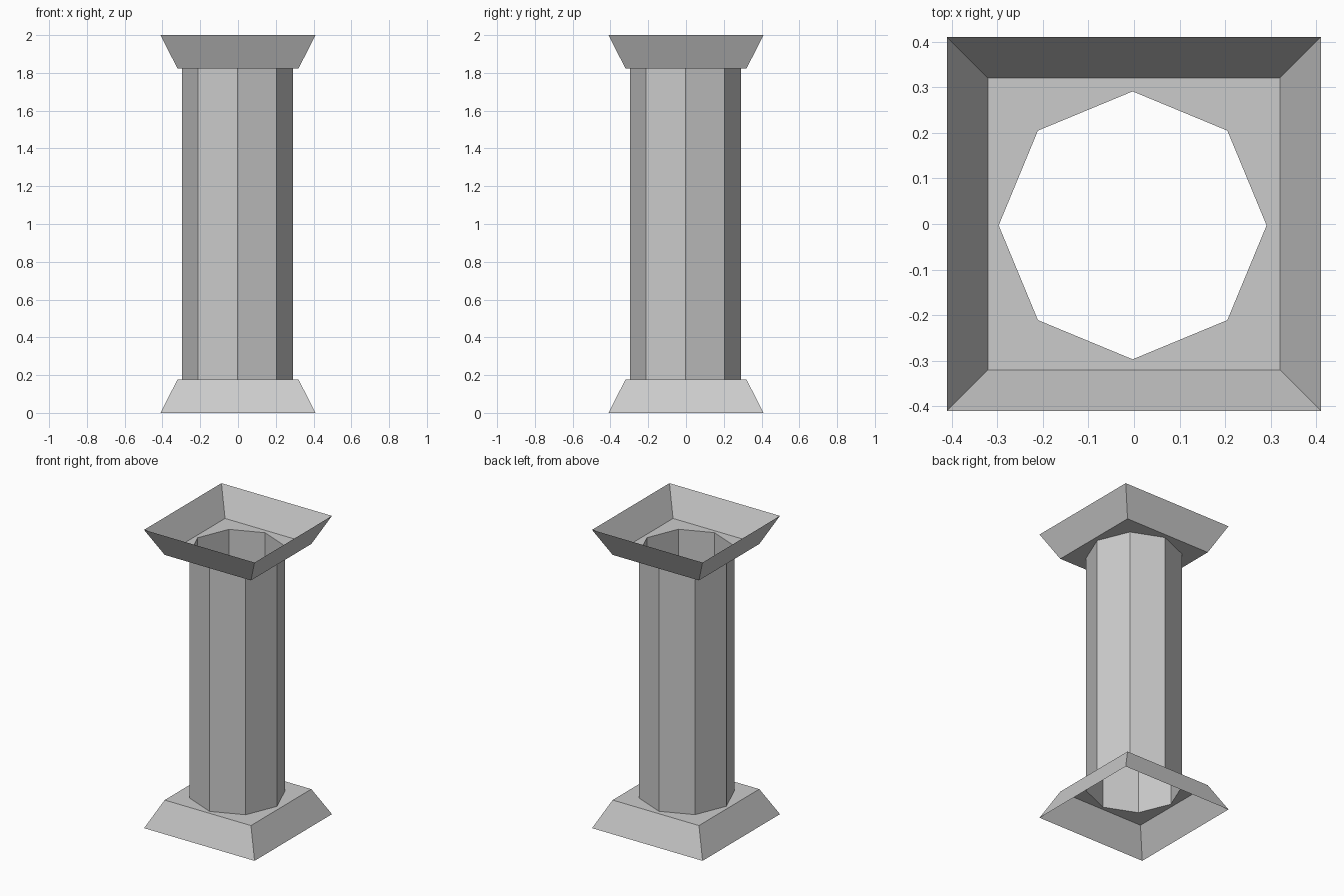
import bpy
import bmesh
from math import cos, sin, pi

cube = bpy.data.objects.get("Cube")
if cube:
    bpy.data.objects.remove(cube, do_unlink=True)

stone = bpy.data.materials.new("grey stone")
stone.use_nodes = True
colour = (0.6, 0.6, 0.6, 1)
stone.diffuse_color = colour
stone.node_tree.nodes["Principled BSDF"].inputs["Base Color"].default_value = colour

HEIGHT, COLLAR = 2.0, 0.178
OUTER, INNER, RADIUS = 0.41, 0.32, 0.294
SHIFT = -0.003  # the shaft sits very slightly off centre


def ring(bm, count, radius, z, turn=0.0, shift=0.0):
    angles = [turn + 2 * pi * i / count for i in range(count)]
    return [bm.verts.new((radius * cos(a) + shift, radius * sin(a) + shift, z)) for a in angles]


def skirt(bm, low, high):
    n = len(low)
    for i in range(n):
        j = (i + 1) % n
        bm.faces.new((low[i], low[j], high[j], high[i]))


def finish(bm, name):
    mesh = bpy.data.meshes.new(name)
    bm.to_mesh(mesh)
    bm.free()
    mesh.materials.append(stone)
    obj = bpy.data.objects.new(name, mesh)
    bpy.context.collection.objects.link(obj)


def collar(name, rim_z, plate_z):
    """Open square flare closed by a plate with an octagonal hole."""
    bm = bmesh.new()
    root2 = 2 ** 0.5
    rim = ring(bm, 4, OUTER * root2, rim_z, pi / 4)
    plate = ring(bm, 4, INNER * root2, plate_z, pi / 4)
    hole = ring(bm, 8, RADIUS, plate_z, pi / 4, SHIFT)
    skirt(bm, rim, plate)
    for i in range(4):
        j = (i + 1) % 4
        bm.faces.new((plate[i], plate[j], hole[2 * j], hole[2 * i + 1], hole[2 * i]))
    if rim_z > plate_z:
        bmesh.ops.reverse_faces(bm, faces=bm.faces[:])
    finish(bm, name)


# Flared base and capital
collar("base", 0.0, COLLAR)
collar("capital", HEIGHT, HEIGHT - COLLAR)

# Hollow octagonal shaft
bm = bmesh.new()
skirt(bm, ring(bm, 8, RADIUS, COLLAR, 0, SHIFT), ring(bm, 8, RADIUS, HEIGHT - COLLAR, 0, SHIFT))
finish(bm, "shaft")
